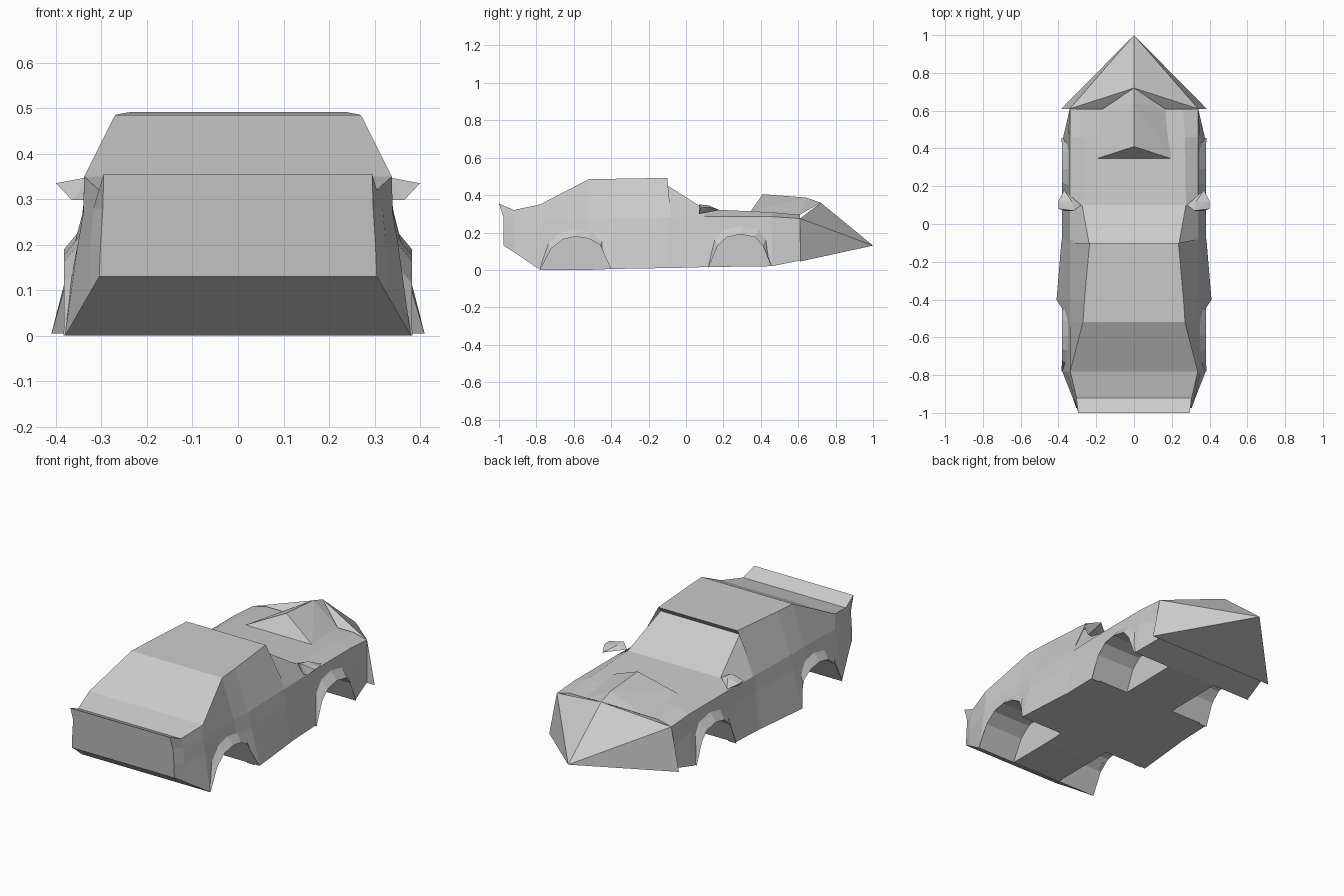
import bpy, bmesh

cube = bpy.data.objects.get("Cube")
if cube:
    bpy.data.objects.remove(cube, do_unlink=True)

grey = bpy.data.materials.new("light_grey")
grey.use_nodes = True
grey.diffuse_color = (0.6, 0.6, 0.6, 1)
grey.node_tree.nodes["Principled BSDF"].inputs["Base Color"].default_value = (0.6, 0.6, 0.6, 1)


def finish(name, bm):
    bmesh.ops.recalc_face_normals(bm, faces=bm.faces[:])
    mesh = bpy.data.meshes.new(name)
    bm.to_mesh(mesh)
    bm.free()
    mesh.materials.append(grey)
    obj = bpy.data.objects.new(name, mesh)
    bpy.context.collection.objects.link(obj)
    return obj


def loft(name, rings, closed=False):
    """Skin equal rings; cap the ends, or join last ring to first."""
    bm = bmesh.new()
    vs = [[bm.verts.new(p) for p in ring] for ring in rings]
    n = len(vs[0])
    for a, b in zip(vs, vs[1:]):
        for i in range(n):
            j = (i + 1) % n
            bm.faces.new((a[i], a[j], b[j], b[i]))
    bm.faces.new(vs[0])
    bm.faces.new(vs[-1])
    return finish(name, bm)


def hull(name, points):
    bm = bmesh.new()
    for p in points:
        bm.verts.new(p)
    bmesh.ops.convex_hull(bm, input=bm.verts[:])
    return finish(name, bm)


def both(x, y, z):
    return [(x, y, z), (-x, y, z)]


# Body: each station is y, then x, z of sill, side, belt and top edge, then y shift of the top
stations = [
    (-.975, (.305, .13), (.302, .2), (.297, .28), (.295, .355), -.025),
    (-.92, (.325, .095), (.325, .19), (.318, .28), (.305, .32), 0),
    (-.78, (.38, 0), (.352, .2), (.34, .27), (.338, .35), 0),
    (-.52, (.4, 0), (.352, .2), (.34, .275), (.27, .485), 0),
    (-.4, (.41, .005), (.36, .2), (.34, .275), (.262, .487), 0),
    (-.1, (.385, .01), (.352, .2), (.34, .28), (.235, .492), 0),
    (-.08, (.382, .01), (.352, .2), (.34, .28), (.235, .465), -.04),
    (.1, (.38, .015), (.35, .2), (.34, .285), (.275, .325), 0),
    (.46, (.375, .02), (.35, .2), (.34, .285), (.27, .308), 0),
    (.61, (.34, .05), (.34, .15), (.34, .275), (.26, .295), 0),
]
rings = []
for y, sill, side, belt, top, shift in stations:
    half = [(x, y, z) for x, z in (sill, side, belt)] + [(top[0], y + shift, top[1])]
    rings.append(half + [(-x, py, z) for x, py, z in reversed(half)])
body = loft("car_body", rings)

# Wheel wells and flares
arches = {
    "rear": [(-.78, 0), (-.72, .115), (-.66, .163), (-.59, .178),
             (-.52, .168), (-.46, .135), (-.4, 0)],
    "front": [(.12, .01), (.17, .13), (.22, .175), (.29, .19),
              (.37, .175), (.41, .13), (.455, .02)],
}
for place, arch in arches.items():
    mid_y = (arch[0][0] + arch[-1][0]) / 2
    for side, s in (("left", 1), ("right", -1)):
        outline = [(arch[0][0], -.1)] + arch + [(arch[-1][0], -.1)]
        cutter = loft("well_cutter", [[(s * x, y, z) for y, z in outline] for x in (.15, .6)])
        cutter.hide_render = True
        mod = body.modifiers.new("wheel_well", "BOOLEAN")
        mod.operation = "DIFFERENCE"
        mod.solver = "EXACT"
        mod.object = cutter
        bpy.context.view_layer.objects.active = body
        bpy.ops.object.modifier_apply(modifier=mod.name)
        bpy.data.objects.remove(cutter, do_unlink=True)
        # Flare: a bevelled band following the arch
        band = []
        for y, z in arch[1:-1]:
            outer_y = mid_y + (y - mid_y) * 1.2
            band.append([(s * .335, y, z), (s * .382, y, z), (s * .345, outer_y, z + .045)])
        feet = [[(s * .335, y, z), (s * .383, y, z), (s * .36, y, z + .02)]
                for y, z in (arch[0], arch[-1])]
        loft(f"{place}_{side}_flare", [feet[0]] + band + [feet[1]])

# Pointed nose
ridge = (0, .72, .36)
hull("nose", [(0, 1, .13), ridge] + both(.34, .61, .275) + both(.385, .61, .045))

# Hood scoop running into the nose ridge
hull("hood_scoop", [(0, .41, .405), (0, .64, .387), ridge]
     + both(.2, .345, .312) + both(.165, .61, .295))

# Door mirrors
for side, s in (("left", 1), ("right", -1)):
    hull(f"{side}_mirror", [(s * x, y, z) for x, y, z in (
        (.28, .1, .33), (.32, .07, .35), (.34, .07, .298), (.365, .07, .298),
        (.4, .08, .335), (.4, .12, .335), (.37, .18, .32), (.33, .12, .345))])
